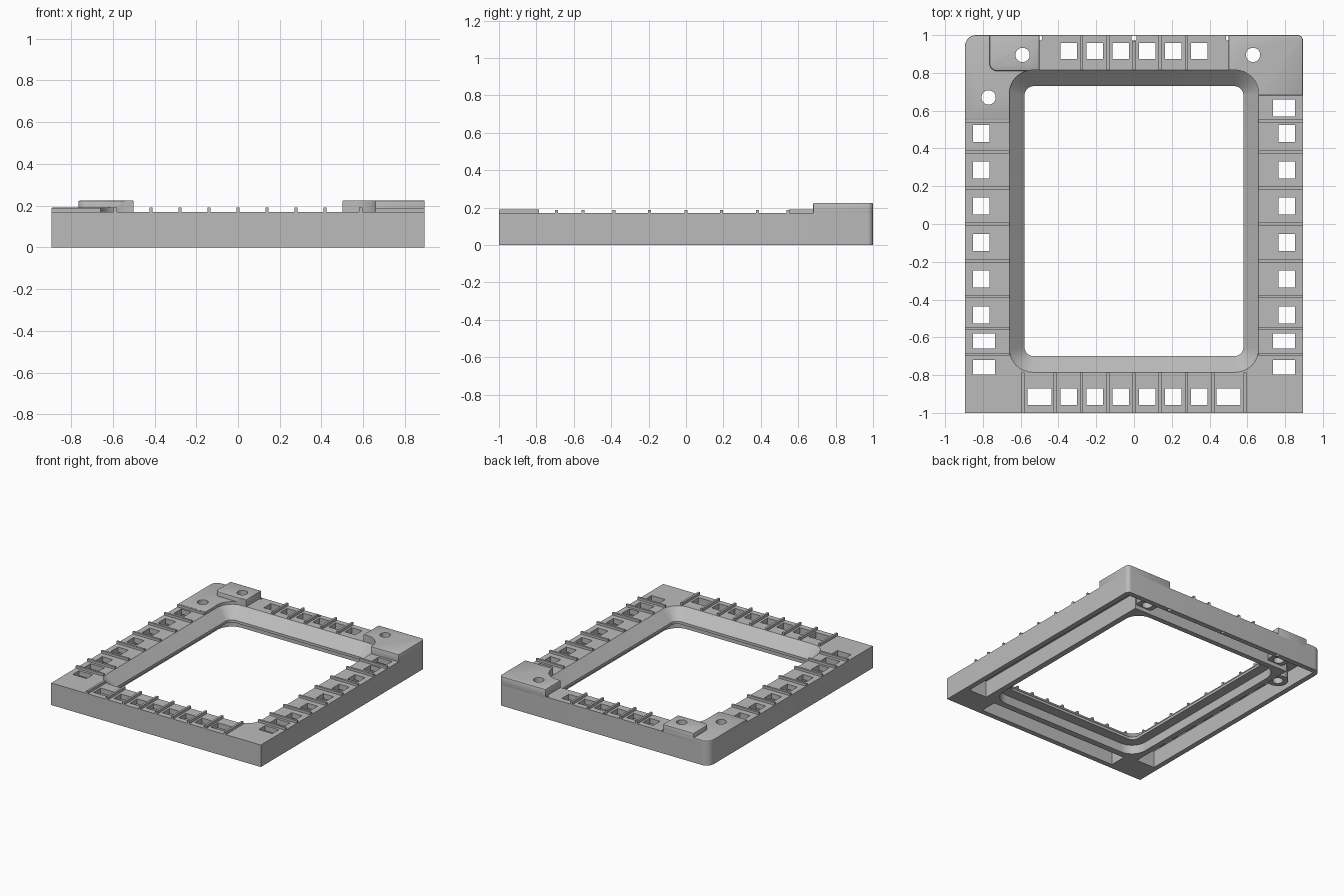
import bpy, bmesh, math

if "Cube" in bpy.data.objects:
    bpy.data.objects.remove(bpy.data.objects["Cube"])

grey = bpy.data.materials.new("plain_grey")
grey.diffuse_color = (0.5, 0.5, 0.5, 1)
grey.use_nodes = True
grey.node_tree.nodes["Principled BSDF"].inputs["Base Color"].default_value = grey.diffuse_color


def rounded_rect(x0, x1, y0, y1, radii, seg=8):
    """Counter-clockwise outline; radii: front-left, front-right, back-right, back-left."""
    pts = []
    corners = [(x0, y0, 1, 1, 180), (x1, y0, -1, 1, 270), (x1, y1, -1, -1, 0), (x0, y1, 1, -1, 90)]
    for (cx, cy, sx, sy, start), r in zip(corners, radii):
        if r == 0:
            pts.append((cx, cy))
            continue
        for i in range(seg + 1):
            a = math.radians(start + 90 * i / seg)
            pts.append((cx + sx * r + r * math.cos(a), cy + sy * r + r * math.sin(a)))
    return pts


def circle(x, y, r, n=24):
    return [(x + r * math.cos(math.tau * i / n), y + r * math.sin(math.tau * i / n)) for i in range(n)]


def rect(x0, x1, y0, y1):
    return rounded_rect(x0, x1, y0, y1, (0, 0, 0, 0))


def loft(bm, rings):
    """Closed solid through stacked (z, outline) rings."""
    loops = [[bm.verts.new((x, y, z)) for x, y in pts] for z, pts in rings]
    n = len(loops[0])
    for a, b in zip(loops, loops[1:]):
        for i in range(n):
            j = (i + 1) % n
            bm.faces.new((a[i], a[j], b[j], b[i]))
    bm.faces.new(loops[0][::-1])
    bm.faces.new(loops[-1])


def make(name, solids):
    bm = bmesh.new()
    for rings in solids:
        loft(bm, rings)
    bmesh.ops.recalc_face_normals(bm, faces=bm.faces)
    me = bpy.data.meshes.new(name)
    bm.to_mesh(me)
    bm.free()
    ob = bpy.data.objects.new(name, me)
    me.materials.append(grey)
    bpy.context.collection.objects.link(ob)
    return ob


def prisms(name, outlines, z0, z1):
    return make(name, [[(z0, p), (z1, p)] for p in outlines])


def apply(ob, mod):
    bpy.context.view_layer.objects.active = ob
    bpy.ops.object.modifier_apply(modifier=mod.name)


def boolean(ob, other, op="DIFFERENCE"):
    mod = ob.modifiers.new("bool", "BOOLEAN")
    mod.operation, mod.solver, mod.object = op, "EXACT", other
    apply(ob, mod)


def soften(ob, width):
    mod = ob.modifiers.new("bevel", "BEVEL")
    mod.width, mod.segments, mod.limit_method = width, 2, "ANGLE"
    apply(ob, mod)


# Cutters: stepped and sloped opening, underside channels, windows, bolt holes
recess = rounded_rect(-0.655, 0.655, -0.78, 0.81, [0.12] * 4)
lip = rounded_rect(-0.58, 0.58, -0.70, 0.73, [0.05] * 4)
rim = rounded_rect(-0.66, 0.66, -0.785, 0.815, [0.125] * 4)
opening = make("opening_cutter", [[(-0.1, recess), (0.07, recess), (0.07, lip),
                                   (0.09, lip), (0.17, rim), (0.4, rim)]])
channel = prisms("channel_cutter", [
    [(-0.855, -0.8), (-0.7, -0.8), (-0.7, 0.85), (0.7, 0.85), (0.7, -0.8),
     (0.855, -0.8), (0.855, 0.96), (-0.855, 0.96)],
    rect(-0.6, 0.6, -0.96, -0.83)], -0.1, 0.13)

windows = []
for s in (-1, 1):
    def side(x0, x1, y0, y1):
        windows.append(rect(min(s * x0, s * x1), max(s * x0, s * x1), y0, y1))
    for y in (0.48, 0.287, 0.095, -0.097, -0.29, -0.482):
        side(0.765, 0.852, y - 0.045, y + 0.045)
    side(0.735, 0.852, -0.66, -0.58)
    side(0.735, 0.852, -0.797, -0.72)
    for x in (0.07, 0.208, 0.346):
        side(x - 0.044, x + 0.044, 0.873, 0.957)
        side(x - 0.044, x + 0.044, -0.957, -0.87)
    side(0.438, 0.563, -0.957, -0.87)
windows.append(rect(0.735, 0.852, 0.57, 0.66))
window_cut = prisms("window_cutter", windows, -0.1, 0.3)

bolt_xy = [(-0.59, 0.895), (-0.77, 0.67), (0.63, 0.895)]
bolts = prisms("bolt_cutter", [circle(x, y, 0.038) for x, y in bolt_xy], -0.1, 0.4)
notches = prisms("notch_cutter", [circle(x, 0.985, 0.014, 12) for x in (-0.5, 0, 0.5)], -0.1, 0.3)
bosses = prisms("boss_helper", [circle(x, y, 0.075) for x, y in bolt_xy], 0.03, 0.15)

# Main frame
outline = rounded_rect(-0.895, 0.895, -1, 1, (0, 0, 0.03, 0.06))
frame = prisms("frame", [outline], 0, 0.17)
boolean(frame, channel)
boolean(frame, bosses, "UNION")
for c in (opening, window_cut, bolts, notches):
    boolean(frame, c)

# Raised corner pads
pads = [
    ("left_low_pad", rounded_rect(-0.895, -0.5, 0.55, 1, (0, 0, 0, 0.06)), 0.19, 0.004),
    ("left_high_pad", rounded_rect(-0.765, -0.5, 0.81, 1, (0.04, 0, 0, 0)), 0.225, 0.008),
    ("right_pad", rounded_rect(0.5, 0.895, 0.68, 1, (0, 0, 0.03, 0)), 0.225, 0.006),
]
parts = [frame]
for name, pts, top, width in pads:
    pad = prisms(name, [pts], 0.155, top)
    soften(pad, width)
    boolean(pad, opening)
    boolean(pad, bolts)
    parts.append(pad)

# Thin divider ribs on all four sides
w = 0.008
side_y = (0.545, 0.382, 0.19, 0, -0.195, -0.385, -0.552, -0.692)
for name, x0, x1 in (("left_ribs", -0.895, -0.66), ("right_ribs", 0.66, 0.895)):
    parts.append(prisms(name, [rect(x0, x1, y - w, y + w) for y in side_y], 0.16, 0.188))
front_x = (-0.588, -0.417, -0.278, -0.139, 0, 0.139, 0.278, 0.417, 0.588)
parts.append(prisms("front_ribs", [rect(x - w, x + w, -1, -0.785) for x in front_x], 0.16, 0.19))
parts.append(prisms("back_ribs", [rect(x - w, x + w, 0.815, 0.97 if x == 0 else 1)
                                  for x in front_x[2:7]], 0.16, 0.19))

# Remove cutters and shade
for c in (opening, channel, window_cut, bolts, notches, bosses):
    bpy.data.objects.remove(c)
for ob in parts:
    bpy.ops.object.select_all(action="DESELECT")
    ob.select_set(True)
    bpy.context.view_layer.objects.active = ob
    bpy.ops.object.shade_smooth_by_angle(angle=math.radians(30))
